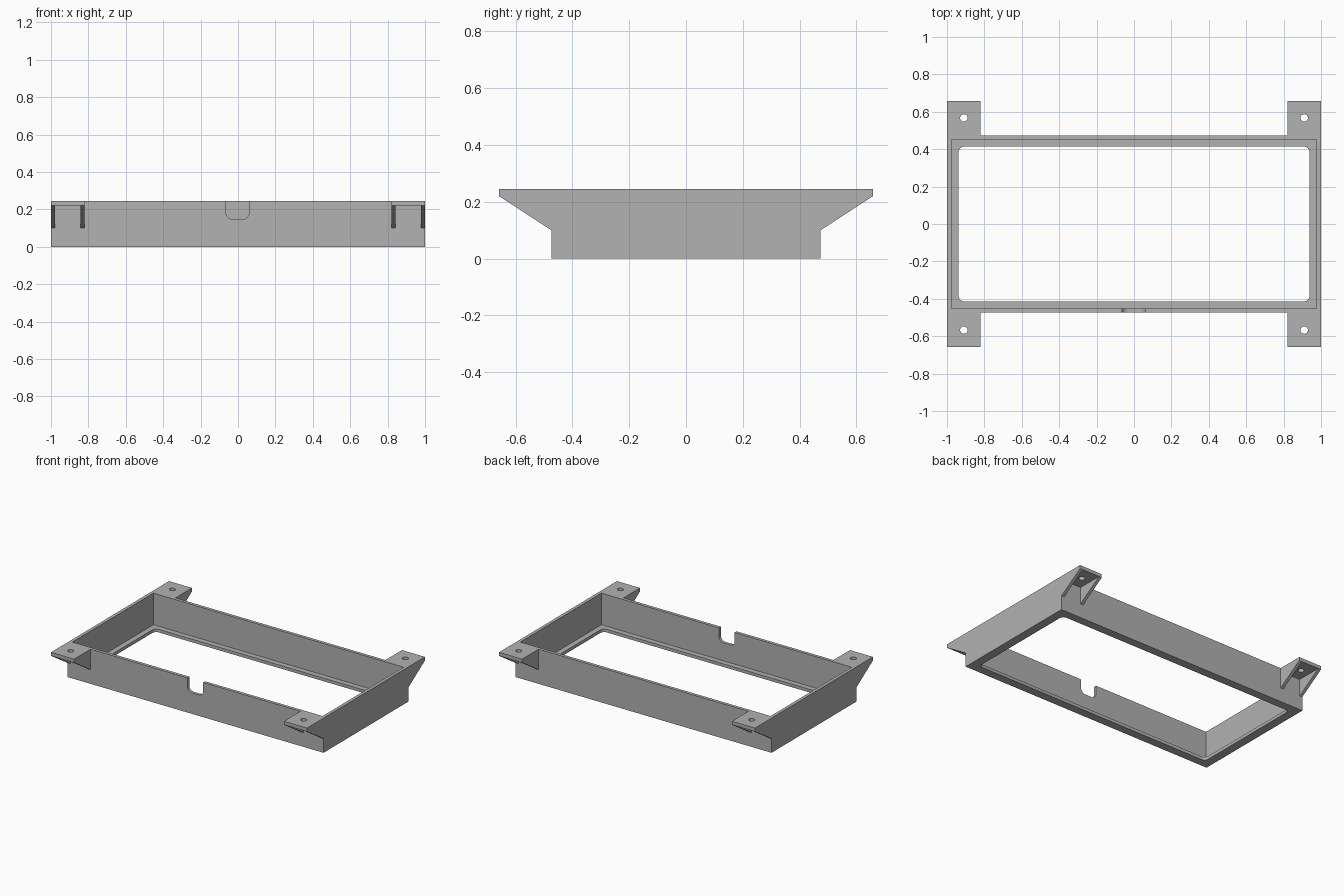
import bpy
import bmesh
from math import radians

if "Cube" in bpy.data.objects:
    bpy.data.objects.remove(bpy.data.objects["Cube"])

grey = bpy.data.materials.new("light_grey")
grey.use_nodes = True
grey.diffuse_color = (0.445, 0.445, 0.445, 1)
grey.node_tree.nodes["Principled BSDF"].inputs["Base Color"].default_value = grey.diffuse_color

# Main sizes
HALF_Y, ARM_Y, HEIGHT = 0.474, 0.658, 0.245
INNER_X, INNER_Y = 0.977, 0.452
FLOOR, ARM_X, RIB, PLATE_Z = 0.022, 0.82, 0.022, 0.22


def new_object(name, bm):
    bmesh.ops.recalc_face_normals(bm, faces=bm.faces)
    mesh = bpy.data.meshes.new(name)
    bm.to_mesh(mesh)
    bm.free()
    mesh.materials.append(grey)
    obj = bpy.data.objects.new(name, mesh)
    bpy.context.collection.objects.link(obj)
    return obj


def prism(name, outline, depth):
    """Extrude a closed outline of 3D points along a vector."""
    bm = bmesh.new()
    face = bm.faces.new([bm.verts.new(p) for p in outline])
    grown = bmesh.ops.extrude_face_region(bm, geom=[face])["geom"]
    bmesh.ops.translate(bm, vec=depth, verts=[v for v in grown if isinstance(v, bmesh.types.BMVert)])
    return new_object(name, bm)


def box_cutter(low, high, radius=0, axis=2, only_low=False):
    """Box between two corners, with the edges along one axis rounded."""
    bm = bmesh.new()
    bmesh.ops.create_cube(bm, size=1)
    for v in bm.verts:
        v.co = [low[i] if v.co[i] < 0 else high[i] for i in range(3)]
    if radius:
        others = [i for i in range(3) if i != axis]
        edges = [e for e in bm.edges
                 if all(abs(e.verts[0].co[i] - e.verts[1].co[i]) < 1e-5 for i in others)
                 and (not only_low or e.verts[0].co.z < (low[2] + high[2]) / 2)]
        bmesh.ops.bevel(bm, geom=edges, offset=radius, segments=6, profile=0.5, affect='EDGES')
    return new_object("cutter", bm)


def hole_cutter(x, y):
    bm = bmesh.new()
    bmesh.ops.create_cone(bm, cap_ends=True, segments=24, radius1=0.02, radius2=0.02, depth=0.2)
    bmesh.ops.translate(bm, vec=(x, y, HEIGHT), verts=bm.verts)
    return new_object("cutter", bm)


# Body: side profile with the flared arms, run along the full width
half = [(HALF_Y, 0), (HALF_Y, 0.1), (ARM_Y, PLATE_Z), (ARM_Y, HEIGHT)]
profile = half + [(-y, z) for y, z in reversed(half)]
frame = prism("mounting_frame", [(-1, y, z) for y, z in profile], (2, 0, 0))

# Tray cavity, rounded floor opening and front cable notch
cutters = [
    box_cutter((-INNER_X, -INNER_Y, FLOOR), (INNER_X, INNER_Y, 0.5)),
    box_cutter((-0.938, -0.414, -0.1), (0.938, 0.414, 0.1), radius=0.03),
    box_cutter((-0.064, -0.55, 0.148), (0.06, -0.4, 0.5), radius=0.035, axis=1, only_low=True),
]

# Clear the space between arms, hollow each arm between its ribs, drill screw holes
for side in (-1, 1):
    def span(a, b):
        return sorted((side * a, side * b))
    y0, y1 = span(HALF_Y, 0.8)
    cutters.append(box_cutter((-ARM_X, y0, 0.05), (ARM_X, y1, 0.5)))
    for end in (-1, 1):
        x0, x1 = sorted((end * (ARM_X + RIB), end * (1 - RIB)))
        cutters.append(box_cutter((x0, y0, 0.05), (x1, y1, PLATE_Z)))
        cutters.append(hole_cutter(end * 0.91, side * 0.567))

for cutter in cutters:
    cutter.hide_render = True
    mod = frame.modifiers.new("cut", 'BOOLEAN')
    mod.operation, mod.solver, mod.object = 'DIFFERENCE', 'EXACT', cutter

# Bake the cuts and drop the cutters
bpy.context.view_layer.update()
baked = bpy.data.meshes.new_from_object(frame.evaluated_get(bpy.context.evaluated_depsgraph_get()))
frame.modifiers.clear()
frame.data = baked
for cutter in cutters:
    bpy.data.objects.remove(cutter)

bpy.ops.object.select_all(action='DESELECT')
frame.select_set(True)
bpy.context.view_layer.objects.active = frame
bpy.ops.object.shade_smooth_by_angle(angle=radians(30))
